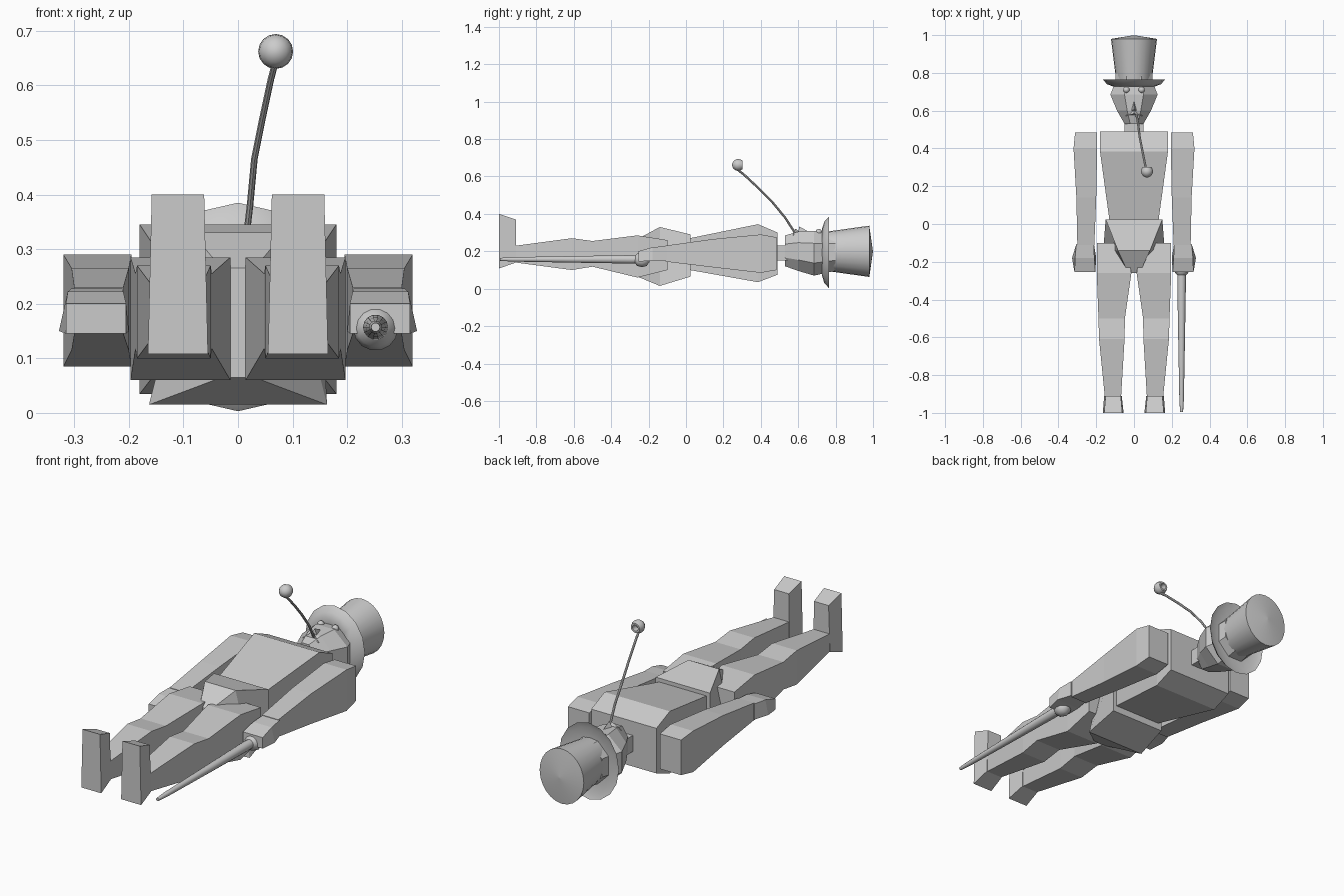
import bpy, math
from mathutils import Vector

if "Cube" in bpy.data.objects:
    bpy.data.objects.remove(bpy.data.objects["Cube"], do_unlink=True)

grey = bpy.data.materials.new("plain grey")
grey.use_nodes = True
grey.diffuse_color = (0.6, 0.6, 0.6, 1)
grey.node_tree.nodes["Principled BSDF"].inputs["Base Color"].default_value = (0.6, 0.6, 0.6, 1)


def make(name, verts, faces, smooth=False):
    mesh = bpy.data.meshes.new(name)
    mesh.from_pydata([tuple(v) for v in verts], [], faces)
    mesh.materials.append(grey)
    ob = bpy.data.objects.new(name, mesh)
    bpy.context.collection.objects.link(ob)
    bpy.ops.object.select_all(action='DESELECT')
    ob.select_set(True)
    bpy.context.view_layer.objects.active = ob
    bpy.ops.object.mode_set(mode='EDIT')
    bpy.ops.mesh.select_all(action='SELECT')
    bpy.ops.mesh.normals_make_consistent(inside=False)
    bpy.ops.object.mode_set(mode='OBJECT')
    if smooth:
        bpy.ops.object.shade_smooth_by_angle(angle=math.radians(40))
    return ob


def skin(name, rings, smooth=False):
    """Bridge equal-sized rings and cap both ends."""
    n = len(rings[0])
    verts = [p for r in rings for p in r]
    faces = [tuple(range(n)), tuple(range((len(rings) - 1) * n, len(rings) * n))]
    for i in range(len(rings) - 1):
        for j in range(n):
            k = (j + 1) % n
            faces.append((i * n + j, i * n + k, (i + 1) * n + k, (i + 1) * n + j))
    return make(name, verts, faces, smooth)


def boxes(name, sections, side=1):
    """Loft of rectangles along y: (y, x0, x1, z0, z1[, top_x0, top_x1])."""
    rings = []
    for s in sections:
        y, a, b, c, d = s[:5]
        ta, tb = s[5:] if len(s) > 5 else (a, b)
        rings.append([(side * x, y, z) for x, z in ((a, c), (b, c), (tb, d), (ta, d))])
    return skin(name, rings)


def lathe(name, profile, x, z, n=16, squash=1.0):
    """Revolve (y, radius) pairs around a y axis through x, z."""
    rings = [[(x + r * squash * math.cos(2 * math.pi * j / n), y,
               z + r * math.sin(2 * math.pi * j / n)) for j in range(n)] for y, r in profile]
    return skin(name, rings, True)


# Trunk
boxes("chest", [(0.02, -0.13, 0.13, 0.10, 0.27), (0.385, -0.18, 0.18, 0.035, 0.345),
                (0.49, -0.18, 0.18, 0.075, 0.30)])
boxes("pelvis", [(-0.26, -0.03, 0.03, 0.065, 0.265),
                 (-0.14, -0.163, 0.163, 0.015, 0.33, -0.085, 0.085),
                 (0.025, -0.15, 0.15, 0.065, 0.29)])
boxes("neck", [(0.47, -0.05, 0.05, 0.15, 0.23), (0.55, -0.05, 0.05, 0.15, 0.23)])

# Limbs, mirrored
for side, tag in ((1, "left"), (-1, "right")):
    boxes(tag + "_leg", [(-0.91, 0.068, 0.155, 0.14, 0.23), (-0.61, 0.05, 0.185, 0.10, 0.27),
                         (-0.50, 0.048, 0.188, 0.118, 0.255), (-0.26, 0.014, 0.197, 0.06, 0.285),
                         (-0.10, 0.04, 0.197, 0.10, 0.26)], side)
    boxes(tag + "_foot", [(-1.0, 0.055, 0.165, 0.108, 0.40, 0.062, 0.158),
                          (-0.91, 0.065, 0.158, 0.14, 0.37, 0.07, 0.15)], side)
    boxes(tag + "_arm", [(-0.11, 0.21, 0.30, 0.145, 0.23), (0.14, 0.20, 0.305, 0.115, 0.265),
                         (0.40, 0.195, 0.32, 0.085, 0.29), (0.485, 0.195, 0.312, 0.10, 0.275)], side)
    boxes(tag + "_hand", [(-0.255, 0.205, 0.315, 0.145, 0.20),
                          (-0.18, 0.20, 0.328, 0.15, 0.222, 0.21, 0.312),
                          (-0.105, 0.212, 0.305, 0.15, 0.228)], side)
    # Eye
    bpy.ops.mesh.primitive_uv_sphere_add(segments=12, ring_count=8, radius=0.017,
                                         location=(side * 0.04, 0.71, 0.303))
    eye = bpy.context.object
    eye.name = tag + "_eye"
    eye.data.materials.append(grey)
    bpy.ops.object.shade_smooth_by_angle(angle=math.radians(40))

# Head as a loft of chamfered sections: y, half width, back z, face z
head = []
for y, w, lo, hi in ((0.53, 0.05, 0.12, 0.285), (0.60, 0.09, 0.095, 0.305), (0.685, 0.125, 0.07, 0.31),
                     (0.75, 0.10, 0.085, 0.30), (0.80, 0.097, 0.095, 0.30)):
    c, d = w * 0.4, (hi - lo) * 0.28
    head.append([(x, y, z) for x, z in ((-c, lo), (c, lo), (w, lo + d), (w, hi - d), (c, hi),
                                       (-c, hi), (-w, hi - d), (-w, lo + d))])
skin("head", head)

# Moustache and nose wedges
make("moustache", [(-0.047, 0.572, 0.285), (0.047, 0.572, 0.285), (0, 0.615, 0.295), (0, 0.585, 0.322)],
     [(0, 1, 2), (0, 1, 3), (1, 2, 3), (2, 0, 3)])
make("nose", [(-0.018, 0.60, 0.295), (0.018, 0.60, 0.295), (0, 0.665, 0.30), (0, 0.605, 0.333)],
     [(0, 1, 2), (0, 1, 3), (1, 2, 3), (2, 0, 3)])

# Top hat with cupped brim and slightly domed crown
lathe("hat_brim", [(0.735, 0.10), (0.727, 0.125), (0.74, 0.165), (0.765, 0.191), (0.755, 0.165),
                   (0.752, 0.10)], 0, 0.194, 16, 0.865)
lathe("hat_crown", [(0.745, 0.104), (0.98, 0.137), (0.999, 0.004)], 0, 0.20, 24, 0.89)

# Walking cane in the left hand
lathe("cane", [(-0.995, 0.008), (-0.93, 0.012), (-0.60, 0.018), (-0.30, 0.023), (-0.22, 0.021)], 0.252, 0.157, 14)
lathe("cane_knob", [(-0.275, 0.018), (-0.26, 0.034), (-0.235, 0.041), (-0.21, 0.034), (-0.195, 0.012)],
      0.252, 0.155, 14)

# Long smoking pipe: curved stem and hollow bowl
path = [Vector(p) for p in ((0.012, 0.585, 0.295), (0.022, 0.53, 0.38), (0.030, 0.46, 0.465),
                            (0.045, 0.385, 0.54), (0.06, 0.31, 0.61), (0.069, 0.265, 0.645))]
stem = []
for i, p in enumerate(path):
    t = (path[min(i + 1, 5)] - path[max(i - 1, 0)]).normalized()
    u = t.cross(Vector((1, 0, 0))).normalized()
    v = t.cross(u)
    stem.append([p + 0.006 * (math.cos(a) * u + math.sin(a) * v)
                 for a in (math.tau * k / 8 for k in range(8))])
skin("pipe_stem", stem, True)
lathe("pipe_bowl", [(0.247, 0.006), (0.253, 0.02), (0.268, 0.03), (0.283, 0.032), (0.302, 0.024),
                    (0.302, 0.015), (0.275, 0.013)], 0.069, 0.662, 16)
